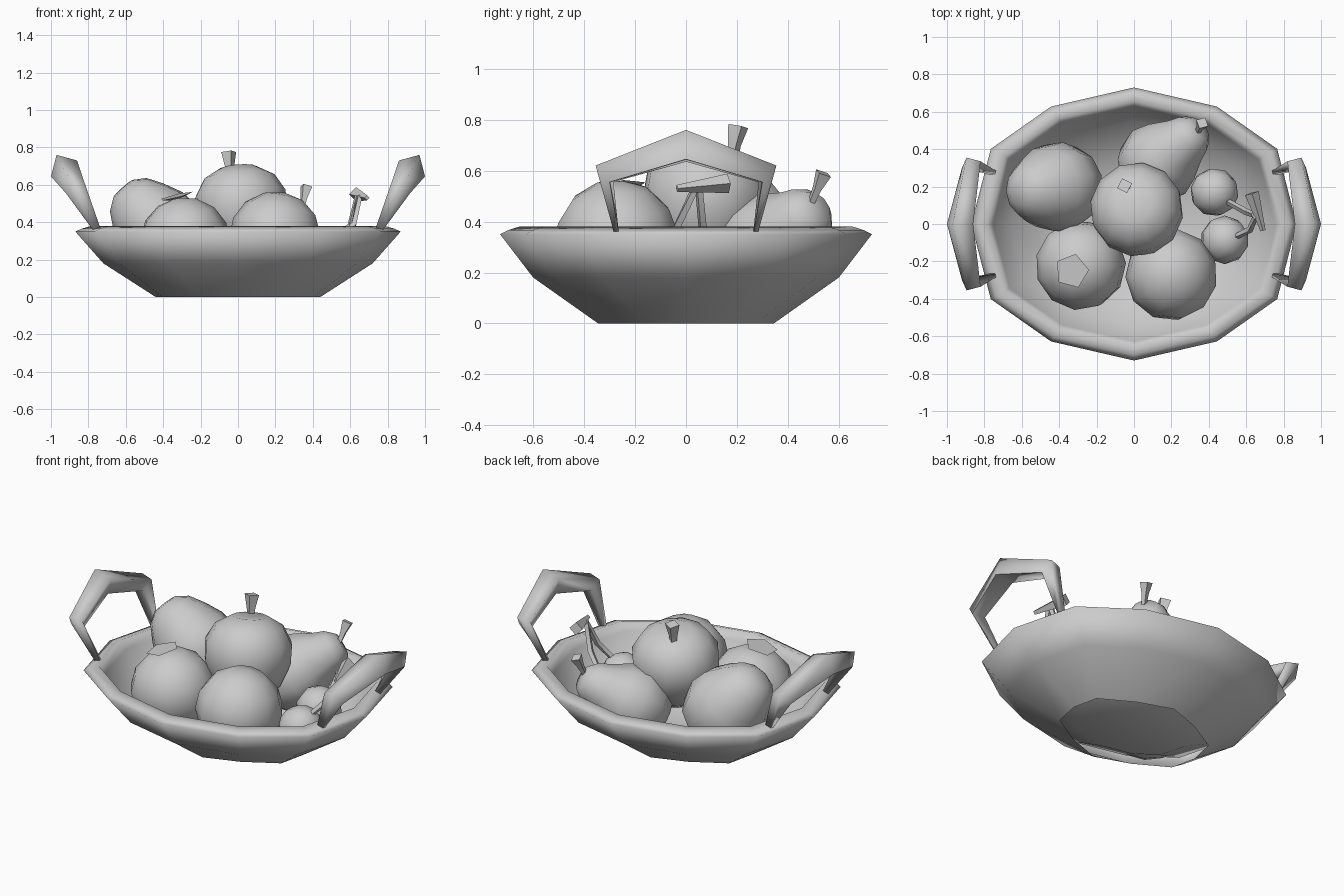
import bpy, bmesh, math
from mathutils import Vector

if "Cube" in bpy.data.objects:
    bpy.data.objects.remove(bpy.data.objects["Cube"])

grey = bpy.data.materials.new("plain grey")
grey.diffuse_color = (0.6, 0.6, 0.6, 1)
grey.use_nodes = True
grey.node_tree.nodes["Principled BSDF"].inputs["Base Color"].default_value = grey.diffuse_color


def finish(name, bm, angle=60):
    """Turn a bmesh into a named, smooth shaded object."""
    bmesh.ops.recalc_face_normals(bm, faces=bm.faces)
    me = bpy.data.meshes.new(name)
    bm.to_mesh(me)
    bm.free()
    me.materials.append(grey)
    ob = bpy.data.objects.new(name, me)
    bpy.context.collection.objects.link(ob)
    bpy.ops.object.select_all(action='DESELECT')
    ob.select_set(True)
    bpy.context.view_layer.objects.active = ob
    bpy.ops.object.shade_smooth_by_angle(angle=math.radians(angle))
    return ob


def skin(bm, rings, cap_start=True, cap_end=True):
    """Bridge a list of equally long point rings."""
    vs = [[bm.verts.new(p) for p in r] for r in rings]
    n = len(vs[0])
    for a, b in zip(vs, vs[1:]):
        for i in range(n):
            j = (i + 1) % n
            bm.faces.new((a[i], a[j], b[j], b[i]))
    if cap_start:
        bm.faces.new(vs[0])
    if cap_end:
        bm.faces.new(vs[-1])


def lathe(name, center, axis, profile, sides=11, angle=60):
    """Revolve (distance along axis, radius) pairs around an axis."""
    rot = Vector(axis).to_track_quat('Z', 'Y')
    rings = []
    for t, r in profile:
        rings.append([Vector(center) + rot @ Vector((
            r * math.cos(2 * math.pi * i / sides),
            r * math.sin(2 * math.pi * i / sides), t)) for i in range(sides)])
    bm = bmesh.new()
    skin(bm, rings)
    bmesh.ops.remove_doubles(bm, verts=bm.verts, dist=0.0005)
    return finish(name, bm, angle)


def ball(r, squash=1.0, steps=7):
    return [(-r * squash * math.cos(math.pi * k / steps),
             max(r * math.sin(math.pi * k / steps), 0.0)) for k in range(steps + 1)]


def rod(name, path, radii, sides=5):
    """Thin tapered stem along a path."""
    pts = [Vector(p) for p in path]
    rings = []
    for i, p in enumerate(pts):
        d = pts[min(i + 1, len(pts) - 1)] - pts[max(i - 1, 0)]
        q = d.to_track_quat('Z', 'Y')
        rings.append([p + q @ Vector((radii[i] * math.cos(2 * math.pi * k / sides),
                                      radii[i] * math.sin(2 * math.pi * k / sides), 0))
                      for k in range(sides)])
    bm = bmesh.new()
    skin(bm, rings)
    return finish(name, bm, 75)


def mirrored(q):
    """Complete a quarter outline to a full ring of twelve points."""
    return (q + [(-x, y) for x, y in q[-2::-1]]
            + [(-x, -y) for x, y in q[1:]] + [(x, -y) for x, y in q[-2:0:-1]])


# Oval twelve-sided bowl: open foot, outer wall, broad rim, inner wall, floor
oval = mirrored([(1, 0), (0.88, 0.55), (0.51, 0.86), (0, 1)])
base = mirrored([(1, 0), (0.92, 0.46), (0.47, 0.79), (0, 1)])
levels = [(base, 0.44, 0.345, 0.0), (oval, 0.72, 0.60, 0.18), (oval, 0.87, 0.73, 0.35),
          (oval, 0.835, 0.70, 0.366), (oval, 0.785, 0.655, 0.38), (oval, 0.755, 0.627, 0.33),
          (oval, 0.66, 0.55, 0.19), (oval, 0.36, 0.285, 0.045)]
bm = bmesh.new()
skin(bm, [[(x * rx, y * ry, z) for x, y in shape] for shape, rx, ry, z in levels],
     cap_start=False)
finish("bowl", bm, 175)

# Angular handles: foot, shoulder, peak, shoulder, foot
foot = [(0.77, 0.283, 0.358), (0.735, 0.283, 0.366), (0.74, 0.265, 0.366), (0.775, 0.265, 0.358)]
shoulder = [(0.895, 0.355, 0.62), (0.82, 0.335, 0.61), (0.84, 0.285, 0.555), (0.92, 0.30, 0.555)]
peak = [(0.97, 0, 0.76), (0.86, 0, 0.73), (0.88, 0, 0.635), (1.0, 0, 0.645)]
flip = lambda ring: [(x, -y, z) for x, y, z in ring]
for side, label in ((1, "right"), (-1, "left")):
    bm = bmesh.new()
    skin(bm, [[(side * x, y, z) for x, y, z in ring]
              for ring in (foot, shoulder, peak, flip(shoulder), flip(foot))])
    finish(label + "_handle", bm, 100)

# Apple on top with its stem
lathe("apple", (0.018, 0.07, 0.46), (-0.08, 0.2, 1),
      [(-0.22, 0), (-0.23, 0.10), (-0.15, 0.19), (-0.02, 0.245), (0.09, 0.247),
       (0.18, 0.195), (0.235, 0.10), (0.225, 0)], 12)
rod("apple_stem", [(-0.045, 0.185, 0.64), (-0.045, 0.19, 0.70), (-0.05, 0.205, 0.775)],
    [0.02, 0.026, 0.042], 4)

# Round fruits at the front
lathe("front_left_fruit", (-0.285, -0.22, 0.30), (-0.2, -0.1, 1), ball(0.243, 0.96))
lathe("front_right_fruit", (0.20, -0.272, 0.325), (0.2, 0.1, 1), ball(0.247, 0.97))

# Flat five-sided calyx on the left fruit
lathe("calyx", (-0.33, -0.25, 0.528), (-0.25, -0.1, 1), [(0, 0.05), (0.012, 0.095)], 5, 30)

# Blunt fruit at the back left, its narrow end pointing up and outwards
lathe("blunt_fruit", (-0.395, 0.20, 0.335), (-0.66, -0.1, 0.74),
      [(-0.22, 0), (-0.20, 0.10), (-0.12, 0.20), (0, 0.242), (0.10, 0.23), (0.20, 0.185),
       (0.285, 0.135), (0.33, 0.07), (0.335, 0)], 11, 65)

# Pear leaning to the back right
lathe("pear", (0.12, 0.32, 0.29), (0.66, 0.55, 0.48),
      [(-0.20, 0), (-0.18, 0.10), (-0.10, 0.19), (0.02, 0.22), (0.12, 0.19),
       (0.22, 0.14), (0.29, 0.115), (0.34, 0.07), (0.345, 0)], 10)
rod("pear_stem", [(0.34, 0.49, 0.47), (0.352, 0.515, 0.53), (0.365, 0.54, 0.59)],
    [0.015, 0.02, 0.036], 4)

# Cherry pair with joined stems
lathe("back_cherry", (0.43, 0.17, 0.22), (0.4, -0.2, 1), ball(0.13, 1, 6), 10)
lathe("front_cherry", (0.485, -0.085, 0.21), (0.4, 0, 1), ball(0.13, 1, 6), 10)
rod("back_cherry_stem", [(0.50, 0.12, 0.30), (0.60, 0.065, 0.38), (0.64, 0.05, 0.54)],
    [0.016, 0.018, 0.016], 4)
rod("front_cherry_stem", [(0.54, -0.07, 0.30), (0.62, -0.03, 0.39), (0.65, 0.04, 0.54)],
    [0.016, 0.018, 0.016], 4)
rod("stem_joint", [(0.69, -0.035, 0.53), (0.63, 0.165, 0.55)], [0.014, 0.038], 4)
